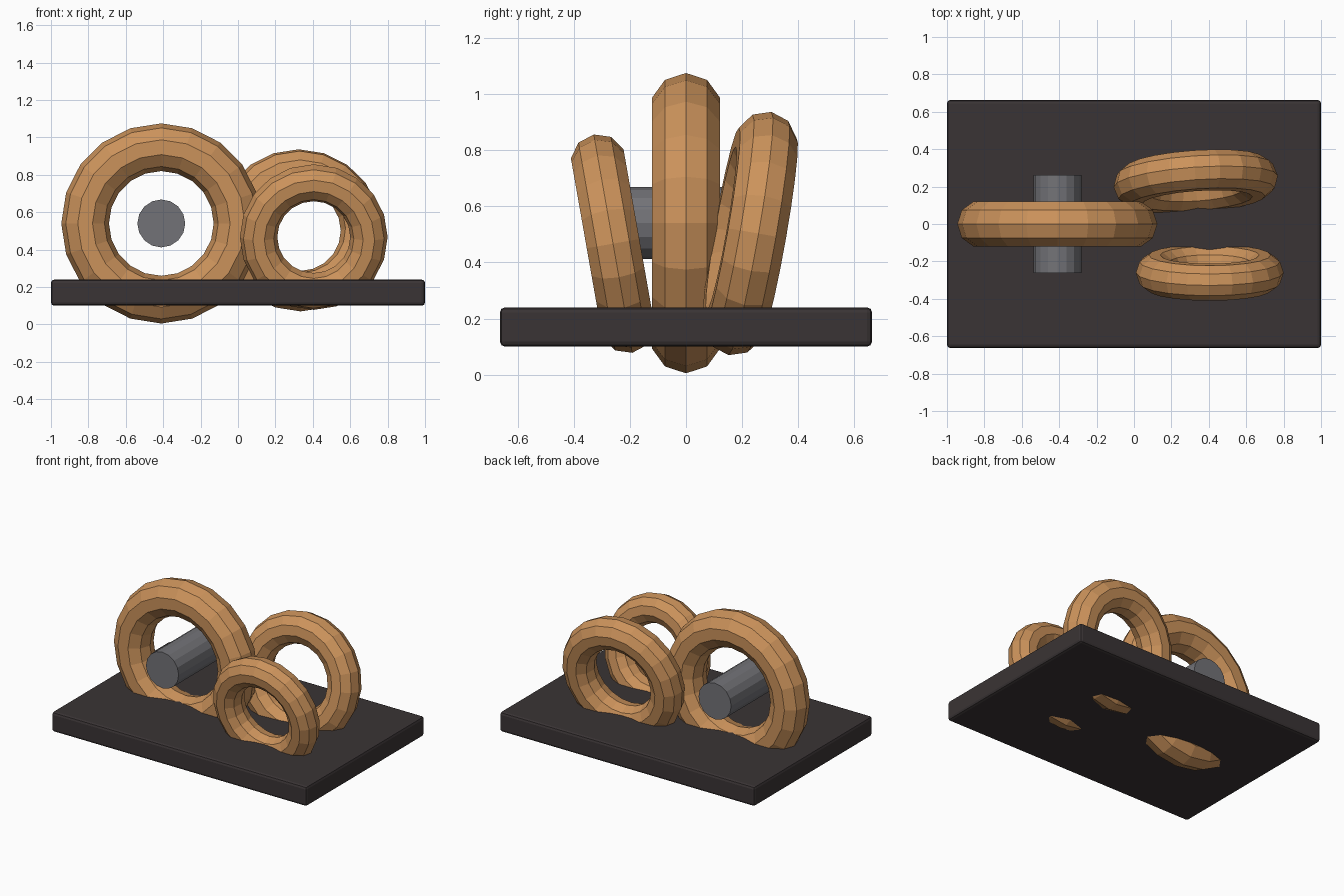
import bpy
from math import radians

if "Cube" in bpy.data.objects:
    bpy.data.objects.remove(bpy.data.objects["Cube"])


def material(name, rgb):
    m = bpy.data.materials.new(name)
    m.diffuse_color = (*rgb, 1.0)
    m.use_nodes = True
    m.node_tree.nodes["Principled BSDF"].inputs["Base Color"].default_value = m.diffuse_color
    return m


dark = material("dark_base", (0.042, 0.034, 0.035))
tan = material("tan_ring", (0.60, 0.29, 0.105))
grey = material("grey_pin", (0.17, 0.17, 0.185))


def finish(name, mat):
    ob = bpy.context.object
    ob.name = name
    ob.data.materials.append(mat)
    return ob


def ring(name, loc, outer, tube, lean=0, turn=0):
    # upright ring; positive lean tips the top towards the front
    bpy.ops.mesh.primitive_torus_add(
        location=loc, rotation=(radians(90 + lean), 0, radians(turn)),
        major_radius=outer - tube, minor_radius=tube,
        major_segments=20, minor_segments=10)
    return finish(name, tan)


# base slab with softened edges
bpy.ops.mesh.primitive_cube_add(size=1, location=(0, 0, 0.17))
base = finish("base_slab", dark)
base.scale = (2.0, 1.326, 0.14)
bpy.ops.object.transform_apply(location=False, rotation=False, scale=True)
bev = base.modifiers.new("edge_bevel", 'BEVEL')
bev.width = 0.018
bev.segments = 2

# three rings sunk through the slab
ring("large_ring", (-0.41, 0, 0.54), 0.535, 0.1275)
ring("front_ring", (0.405, -0.26, 0.467), 0.395, 0.10, lean=10)
ring("back_ring", (0.33, 0.228, 0.503), 0.44, 0.11, lean=-10, turn=4)

# pin through the large ring
bpy.ops.mesh.primitive_cylinder_add(
    vertices=16, radius=0.128, depth=0.524,
    location=(-0.41, 0, 0.54), rotation=(radians(90), 0, 0))
finish("centre_pin", grey)
